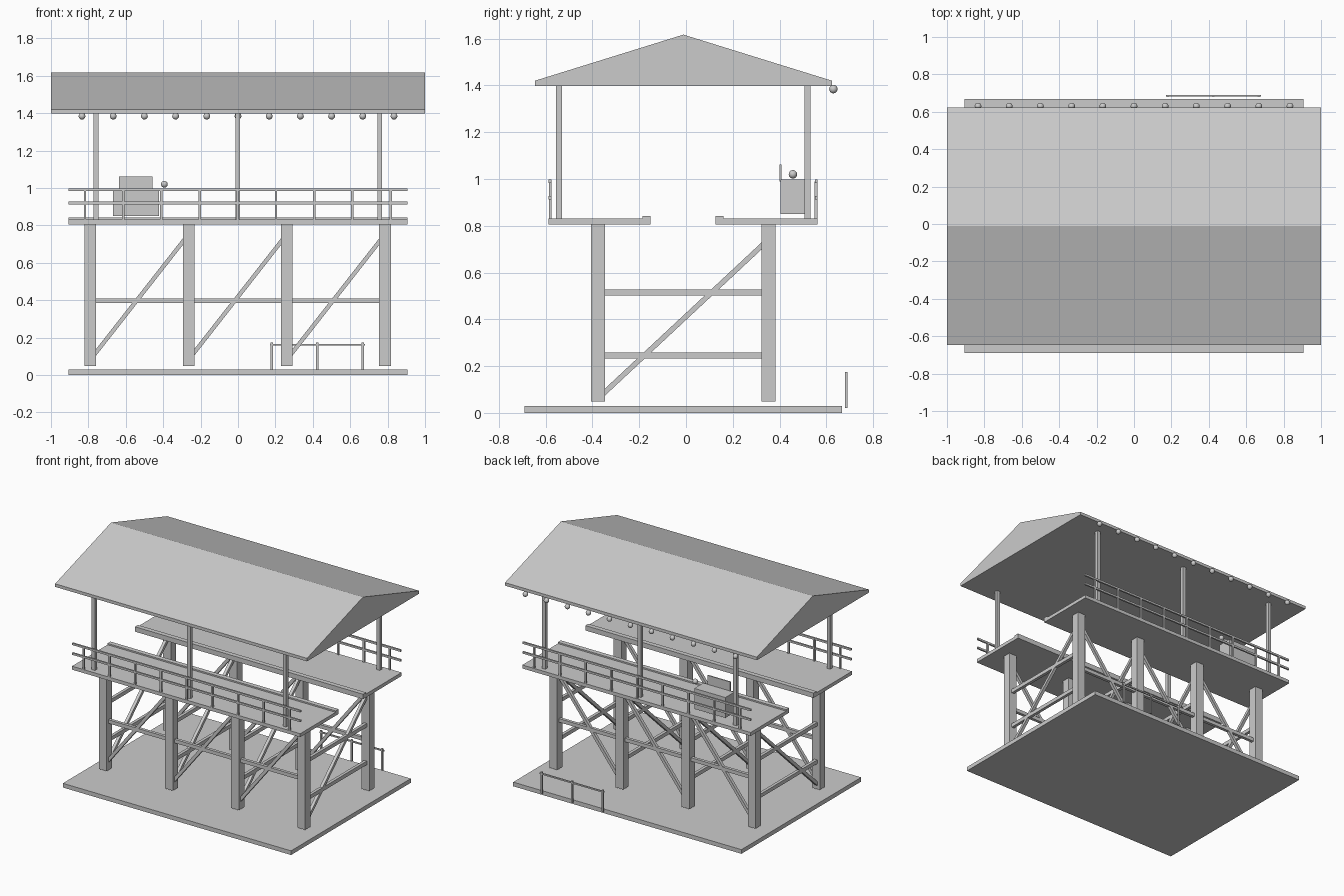
import bpy, bmesh
from mathutils import Vector

old = bpy.data.objects.get("Cube")
if old:
    bpy.data.objects.remove(old, do_unlink=True)

grey = bpy.data.materials.new("plain grey")
grey.use_nodes = True
grey.diffuse_color = (0.6, 0.6, 0.6, 1)
grey.node_tree.nodes["Principled BSDF"].inputs["Base Color"].default_value = (0.6, 0.6, 0.6, 1)


def finish(name, bm):
    bmesh.ops.recalc_face_normals(bm, faces=bm.faces)
    mesh = bpy.data.meshes.new(name)
    bm.to_mesh(mesh)
    bm.free()
    mesh.materials.append(grey)
    obj = bpy.data.objects.new(name, mesh)
    bpy.context.collection.objects.link(obj)
    return obj


def box(name, x, y, z):
    """Box from (min, max) ranges on each axis."""
    bm = bmesh.new()
    bmesh.ops.create_cube(bm, size=1)
    for v in bm.verts:
        v.co = [r[0] if c < 0 else r[1] for c, r in zip(v.co, (x, y, z))]
    return finish(name, bm)


def around(c, width):
    return (c - width / 2, c + width / 2)


def beam(name, a, b, width=0.022):
    """Square bar running between two points."""
    a, b = Vector(a), Vector(b)
    bm = bmesh.new()
    bmesh.ops.create_cube(bm, size=1)
    bmesh.ops.scale(bm, vec=(width, width, (b - a).length), verts=bm.verts)
    obj = finish(name, bm)
    obj.rotation_euler = (b - a).to_track_quat('Z', 'Y').to_euler()
    obj.location = (a + b) / 2
    return obj


def ball(name, centre, radius=0.018):
    bm = bmesh.new()
    bmesh.ops.create_uvsphere(bm, u_segments=16, v_segments=10, radius=radius)
    for f in bm.faces:
        f.smooth = True
    finish(name, bm).location = centre


MID = -0.012            # centre line of the building in y
LENGTH = (-0.907, 0.905)
POST_X = [-0.789 + 0.525 * i for i in range(4)]
POST_Y = [MID - 0.364, MID + 0.364]

# Ground slab
box("ground_slab", LENGTH, around(MID, 1.358), (0, 0.03))

# Heavy support posts
for x in POST_X:
    for y in POST_Y:
        box("support_post", around(x, 0.062), around(y, 0.06), (0.048, 0.806))

# Bracing along each row of posts
for y in POST_Y:
    box("long_tie", (POST_X[0], POST_X[-1]), around(y, 0.022), (0.384, 0.41))
    for x0, x1 in zip(POST_X, POST_X[1:]):
        beam("long_brace", (x0 + 0.02, y, 0.108), (x1 - 0.02, y, 0.727))

# Bracing across each pair of posts
for x in POST_X:
    for z in (0.515, 0.245):
        box("cross_tie", around(x, 0.022), POST_Y, around(z, 0.027))
    beam("cross_brace", (x, POST_Y[0] + 0.02, 0.08), (x, POST_Y[1] - 0.02, 0.722))

# Two decks, each with inner curb, railing and roof posts
for side in (-1, 1):
    def span(a, b):
        return sorted((MID + side * a, MID + side * b))
    box("deck", LENGTH, span(0.139, 0.575), (0.806, 0.831))
    box("deck_curb", LENGTH, span(0.139, 0.173), (0.831, 0.841))
    for z in (0.92, 0.99):
        box("railing_bar", LENGTH, span(0.563, 0.575), around(z, 0.014))
    for i in range(9):
        box("railing_post", around(-0.818 + 0.2042 * i, 0.013), span(0.562, 0.574), (0.831, 0.99))
    for x in (-0.76, -0.001, 0.758):
        box("roof_post", around(x, 0.026), span(0.519, 0.544), (0.831, 1.4))

# Roof: thin eaves slab with a solid gable on top
EAVES = around(MID + 0.001, 1.27)
box("roof_slab", (-1, 1), EAVES, (1.398, 1.42))
bm = bmesh.new()
profile = [(EAVES[0], 1.42), (EAVES[1], 1.42), (MID + 0.001, 1.617)]
face = bm.faces.new([bm.verts.new((-1, y, z)) for y, z in profile])
ext = bmesh.ops.extrude_face_region(bm, geom=[face], use_keep_orig=True)
bmesh.ops.translate(bm, vec=(2, 0, 0), verts=[v for v in ext["geom"] if isinstance(v, bmesh.types.BMVert)])
finish("roof_gable", bm)

# String of bulbs along the rear eaves
for i in range(11):
    ball("bulb", (-0.834 + 0.1668 * i, 0.63, 1.384))

# Counter with upright board and a ball beside it
box("counter", (-0.668, -0.422), (0.405, 0.508), (0.85, 0.997))
box("counter_board", (-0.636, -0.456), (0.4, 0.408), (0.99, 1.062))
ball("counter_ball", (-0.394, 0.457, 1.02))

# Low ground railing behind the slab
box("ground_rail_bar", (0.171, 0.679), around(0.685, 0.009), around(0.162, 0.01))
for x in (0.18, 0.424, 0.667):
    box("ground_rail_post", around(x, 0.012), around(0.685, 0.01), (0.02, 0.175))
